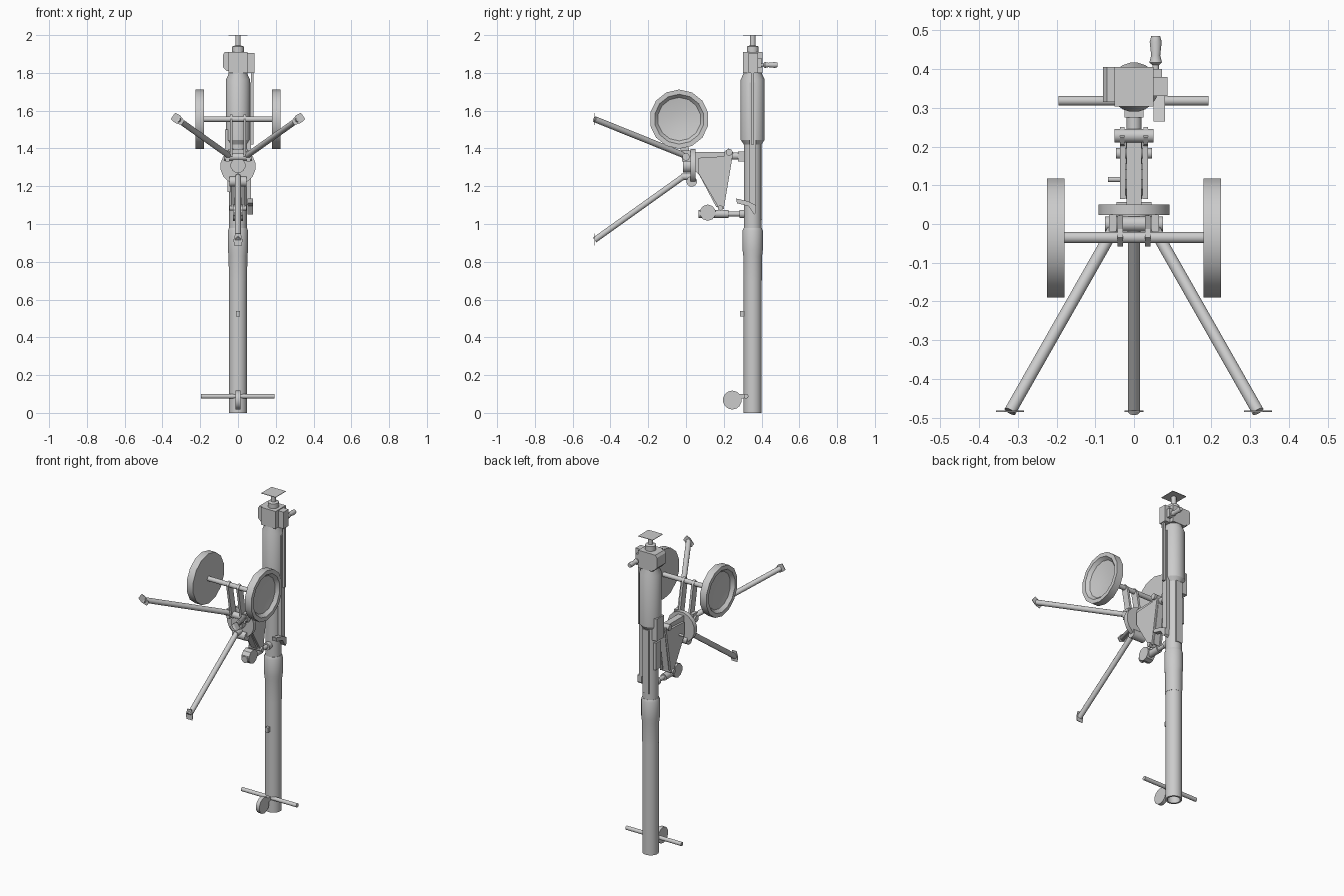
import bpy, bmesh, math
from mathutils import Vector

metal = bpy.data.materials.new("grey metal")
metal.diffuse_color = (0.6, 0.6, 0.6, 1)
BY = 0.353  # barrel axis in y


def finish(name, bm, smooth=True):
    bmesh.ops.recalc_face_normals(bm, faces=bm.faces[:])
    me = bpy.data.meshes.new(name)
    bm.to_mesh(me)
    bm.free()
    me.materials.append(metal)
    if smooth:
        me.shade_smooth()
        me.set_sharp_from_angle(angle=math.radians(32))
    ob = bpy.data.objects.new(name, me)
    bpy.context.collection.objects.link(ob)
    return ob


def lathe(name, profile, origin, axis, n=16):
    """Turn (radius, height) pairs around an axis, closing both ends."""
    q = Vector(axis).to_track_quat('Z', 'Y')
    o = Vector(origin)
    bm = bmesh.new()
    rings = []
    for r, h in profile:
        ring = []
        for i in range(n):
            a = 2 * math.pi * (i + 0.5) / n
            ring.append(bm.verts.new(o + q @ Vector((r * math.cos(a), r * math.sin(a), h))))
        rings.append(ring)
    for a, b in zip(rings, rings[1:]):
        for i in range(n):
            j = (i + 1) % n
            bm.faces.new((a[i], a[j], b[j], b[i]))
    bm.faces.new(rings[0])
    bm.faces.new(rings[-1])
    return finish(name, bm)


def rod(name, p1, p2, r, n=12):
    d = Vector(p2) - Vector(p1)
    return lathe(name, [(r, 0), (r, d.length)], p1, d, n)


def box(name, x, y, z):
    bm = bmesh.new()
    bmesh.ops.create_cube(bm, size=1)
    for v in bm.verts:
        v.co = [(a + b) / 2 + c * (b - a) for c, (a, b) in zip(v.co, (x, y, z))]
    return finish(name, bm, False)


def prism(name, pts, d0, d1, axis='x'):
    """Extrude an outline in the (y, z) or (x, z) plane."""
    bm = bmesh.new()
    put = (lambda p, d: (d, *p)) if axis == 'x' else (lambda p, d: (p[0], d, p[1]))
    a = [bm.verts.new(put(p, d0)) for p in pts]
    b = [bm.verts.new(put(p, d1)) for p in pts]
    bm.faces.new(a)
    bm.faces.new(b)
    for i in range(len(a)):
        j = (i + 1) % len(a)
        bm.faces.new((a[i], a[j], b[j], b[i]))
    return finish(name, bm, False)


# Barrel, sleeve and receiver tubes
lathe("barrel", [(0.034, 0.12), (0.037, 0), (0.048, 0), (0.048, 0.86)], (0, BY, 0), (0, 0, 1), 20)
lathe("barrel_sleeve", [(0.049, 0.7), (0.05, 0.83), (0.054, 0.86), (0.054, 0.965), (0.048, 0.98)],
      (0, BY, 0), (0, 0, 1), 20)
lathe("receiver_tube", [(0.047, 0.97), (0.047, 1.42), (0.064, 1.445), (0.064, 1.765),
                        (0.05, 1.795), (0.05, 1.9)], (0, BY, 0), (0, 0, 1), 20)
box("front_sight", (-0.01, 0.01), (0.285, 0.31), (0.51, 0.54))

# Receiver details
box("rear_rib", (-0.022, 0.022), (0.38, 0.403), (1.02, 1.42))
box("side_rail", (0.045, 0.068), (0.335, 0.37), (1.1, 1.75))
box("rail_rod", (0.068, 0.082), (0.345, 0.36), (1.42, 1.82))
box("feed_block", (-0.07, -0.035), (0.32, 0.39), (1.36, 1.5))
box("feed_cover", (-0.055, -0.03), (0.33, 0.38), (1.17, 1.34))
prism("trigger_lever", [(0.265, 1.135), (0.27, 1.11), (0.33, 1.095), (0.36, 1.05),
                        (0.37, 1.06), (0.37, 1.1), (0.33, 1.12)], 0.05, 0.08)

# Breech cap with bevelled cheek, end shaft and flat pad
box("breech_block", (-0.05, 0.05), (0.303, 0.405), (1.8, 1.91))
prism("breech_cheek", [(-0.08, 1.83), (-0.06, 1.81), (-0.05, 1.81), (-0.05, 1.91),
                       (-0.07, 1.91), (-0.08, 1.895)], 0.315, 0.405, 'y')
box("crank_block", (0.05, 0.087), (0.33, 0.38), (1.8, 1.905))
lathe("end_shaft", [(0.032, 1.9), (0.032, 1.94), (0.015, 1.945), (0.015, 1.998)],
      (0, BY, 0), (0, 0, 1), 12)
box("end_pad", (-0.05, 0.05), (0.303, 0.405), (1.997, 2.0))
box("crank_arm", (0.045, 0.072), (0.37, 0.4), (1.825, 1.88))
lathe("crank_handle", [(0.009, 0), (0.009, 0.025), (0.017, 0.032), (0.012, 0.05),
                       (0.016, 0.085), (0.012, 0.1)], (0.056, 0.385, 1.842), (0, 1, 0), 12)

# Cross bar and disc at the muzzle
rod("cross_bar", (-0.195, 0.318, 0.088), (0.192, 0.318, 0.088), 0.0125)
rod("muzzle_disc", (-0.012, 0.245, 0.068), (0.012, 0.245, 0.068), 0.05, 14)
box("disc_bracket", (-0.012, 0.012), (0.27, 0.32), (0.075, 0.1))

# Tripod legs with flat end feet
legs = [("left_leg", (-0.045, 0, 1.36), (-0.32, -0.484, 1.555)),
        ("right_leg", (0.045, 0, 1.36), (0.32, -0.484, 1.555)),
        ("lower_leg", (0, -0.015, 1.25), (0, -0.484, 0.915))]
for name, top, foot in legs:
    rod(name, top, foot, 0.016)
    d = Vector((foot[0] - top[0], 0, foot[2] - top[2])).normalized()
    s = Vector((-d.z, 0, d.x))
    outline = []
    for u, w in ((-0.035, -0.014), (0, -0.024), (0.03, -0.02),
                 (0.03, 0.02), (0, 0.024), (-0.035, 0.014)):
        p = Vector(foot) + d * u + s * w
        outline.append((p.x, p.z))
    prism(name + "_foot", outline, -0.485, -0.481, 'y')
rod("lower_leg_socket", (0, -0.025, 1.25), (0, 0.03, 1.25), 0.017)
rod("lower_leg_hinge", (-0.045, 0.03, 1.225), (0.045, 0.03, 1.225), 0.028)

# Tripod head
rod("head_disc", (0, 0.023, 1.305), (0, 0.05, 1.305), 0.094, 16)
rod("head_hub", (0, -0.015, 1.31), (0, 0.03, 1.31), 0.04)
rod("head_cross_pin", (-0.075, 0, 1.355), (0.075, 0, 1.355), 0.02)

# Wheels, axle and axle struts
rod("axle", (-0.19, -0.035, 1.555), (0.19, -0.035, 1.555), 0.015)
for side, s in (("left", -1), ("right", 1)):
    lathe(side + "_wheel", [(0.157, 0), (0.157, 0.045), (0.132, 0.045), (0.115, 0.025),
                            (0.05, 0.014)], (s * 0.18, -0.036, 1.555), (s, 0, 0), 14)
    prism(side + "_axle_strut", [(-0.058, 1.555), (-0.035, 1.58), (-0.013, 1.555),
                                 (0.022, 1.36), (0.0, 1.335), (-0.022, 1.36)],
          s * 0.028, s * 0.042)
    box(side + "_leg_lug", tuple(sorted((s * 0.045, s * 0.065))), (-0.02, 0.025), (1.33, 1.39))
    # Link plates beside the cradle
    prism(side + "_link", [(0.205, 1.385), (0.225, 1.4), (0.25, 1.38), (0.2, 1.08),
                           (0.17, 1.08), (0.165, 1.1)], s * 0.025, s * 0.036)
    prism(side + "_cradle_cheek", [(0.065, 1.35), (0.065, 1.27), (0.165, 1.1),
                                   (0.19, 1.1), (0.23, 1.36)], s * 0.022, s * 0.036)

# Cradle and its pivots
prism("cradle", [(0.04, 1.38), (0.05, 1.28), (0.07, 1.26), (0.16, 1.09),
                 (0.2, 1.09), (0.245, 1.37), (0.23, 1.38)], -0.02, 0.02)
rod("cradle_arm", (0, 0.04, 1.36), (0, 0.31, 1.36), 0.02)
box("arm_mount", (-0.024, 0.024), (0.275, 0.31), (1.33, 1.385))
rod("upper_pivot", (-0.05, 0.228, 1.38), (0.05, 0.228, 1.38), 0.018)
rod("lower_pivot", (-0.046, 0.182, 1.085), (0.046, 0.182, 1.085), 0.014)
rod("cradle_pin", (-0.067, 0.115, 1.29), (-0.03, 0.115, 1.29), 0.007)

# Elevating screw and hand knob
rod("elevating_tube", (0, 0.065, 1.053), (0, 0.225, 1.053), 0.021)
rod("elevating_screw", (0, 0.22, 1.053), (0, 0.32, 1.053), 0.013)
rod("elevating_mount", (0, 0.282, 1.053), (0, 0.31, 1.053), 0.023)
rod("hand_knob", (-0.026, 0.115, 1.06), (0.026, 0.115, 1.06), 0.043, 10)
